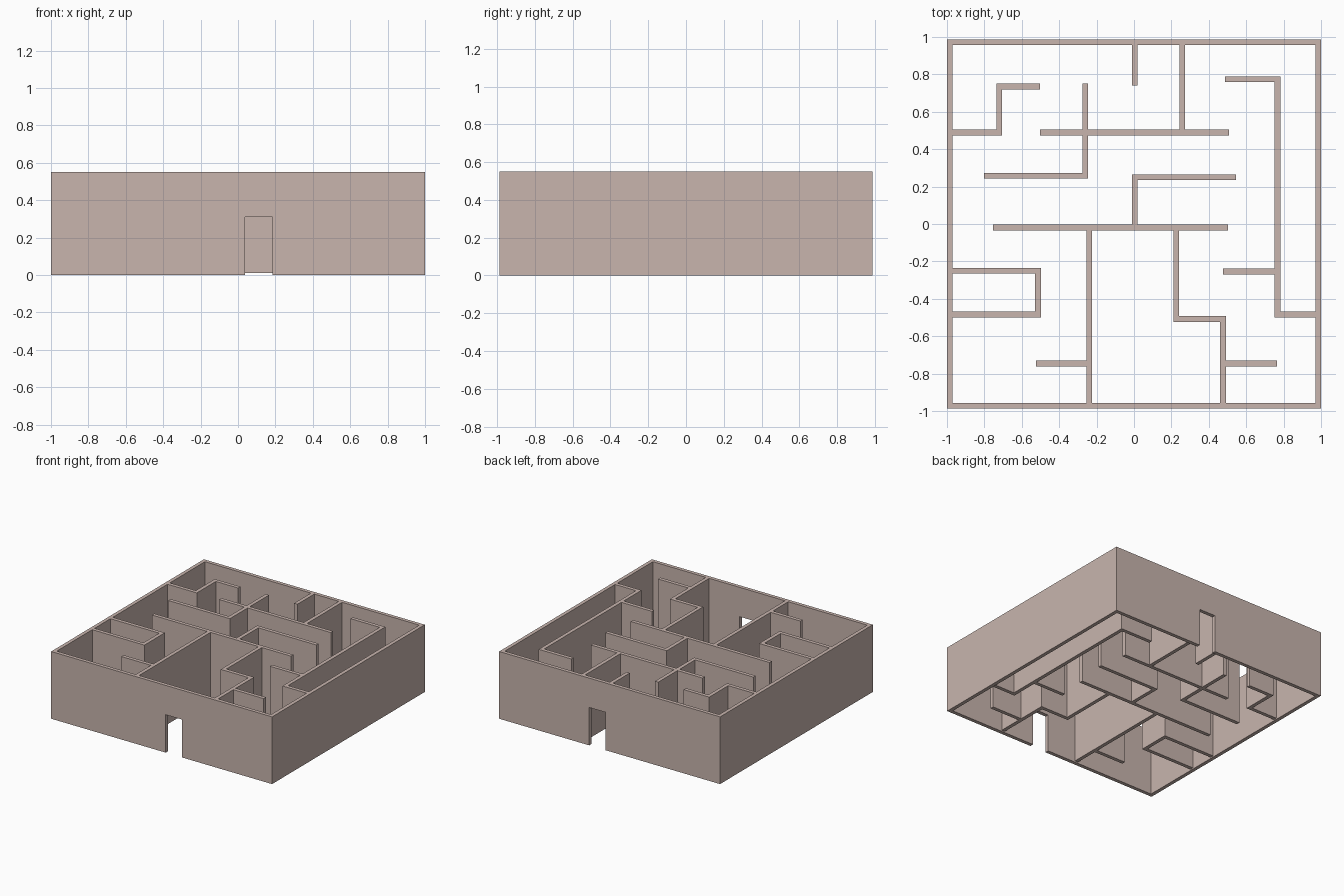
import bpy, bmesh
from mathutils import Vector

if "Cube" in bpy.data.objects:
    bpy.data.objects.remove(bpy.data.objects["Cube"])

H = 0.55      # wall height
T = 0.03      # wall thickness
IX, IY = 0.97, 0.9575   # inner faces of the outer wall

mat = bpy.data.materials.new("clay")
mat.diffuse_color = (0.58, 0.46, 0.42, 1)
mat.use_nodes = True
mat.node_tree.nodes["Principled BSDF"].inputs["Base Color"].default_value = mat.diffuse_color


def wall(name, pts, z0=0.01, closed=False):
    """Upright wall of constant thickness along a right-angled centre line."""
    pts = [Vector(p) for p in pts]
    n = len(pts)
    segs = n if closed else n - 1
    normals = []
    for i in range(segs):
        d = (pts[(i + 1) % n] - pts[i]).normalized()
        normals.append(Vector((-d.y, d.x)))
    bm = bmesh.new()
    rings = []
    for i, p in enumerate(pts):
        if closed:
            off = normals[i - 1] + normals[i]
        elif 0 < i < n - 1:
            a, b = normals[i - 1], normals[i]
            off = a if a.dot(b) > 0.5 else a + b
        else:
            off = normals[min(i, segs - 1)]
        off = off * T / 2
        rings.append([bm.verts.new((*(p + off * s), z))
                      for s, z in ((-1, z0), (1, z0), (1, H), (-1, H))])
    for i in range(segs):
        a, b = rings[i], rings[(i + 1) % n]
        for k in range(4):
            m = (k + 1) % 4
            bm.faces.new((a[k], a[m], b[m], b[k]))
    if not closed:
        bm.faces.new(rings[0])
        bm.faces.new(rings[-1])
    bmesh.ops.recalc_face_normals(bm, faces=bm.faces)
    me = bpy.data.meshes.new(name)
    bm.to_mesh(me)
    bm.free()
    me.materials.append(mat)
    ob = bpy.data.objects.new(name, me)
    bpy.context.collection.objects.link(ob)
    return ob


# outer wall
cx, cy = IX + T / 2, IY + T / 2
outer = wall("outer_wall", [(-cx, -cy), (cx, -cy), (cx, cy), (-cx, cy)], 0, True)

# matching doorways through the front and back walls
for name, s in (("front_doorway_cutter", -1), ("back_doorway_cutter", 1)):
    bpy.ops.mesh.primitive_cube_add(size=1, location=(0.111, s * cy, 0.105))
    cutter = bpy.context.object
    cutter.name = name
    cutter.scale = (0.148, 0.1, 0.41)
    cutter.hide_render = True
    cutter.hide_set(True)
    mod = outer.modifiers.new(name, 'BOOLEAN')
    mod.object = cutter
    mod.operation = 'DIFFERENCE'
    mod.solver = 'EXACT'

# inner maze walls, each a centre line
runs = {
    "back_stub": [(0.005, IY), (0.005, 0.741)],
    "back_divider": [(0.257, IY), (0.257, 0.504)],
    "cross_left_arm": [(-0.503, 0.489), (-0.275, 0.489)],
    "cross_right_arm": [(-0.245, 0.489), (0.508, 0.489)],
    "cross_spine": [(-0.26, 0.751), (-0.26, 0.259), (-0.802, 0.259)],
    "back_left_step": [(-IX, 0.489), (-0.72, 0.489), (-0.72, 0.735), (-0.503, 0.735)],
    "right_corridor": [(0.487, 0.773), (0.767, 0.773), (0.767, -0.484), (IX, -0.484)],
    "right_corridor_spur": [(0.476, -0.254), (0.752, -0.254)],
    "middle_wall": [(-0.754, -0.019), (0.503, -0.019)],
    "middle_hook": [(0.005, -0.004), (0.005, 0.249), (0.545, 0.249)],
    "front_divider": [(-0.24, -0.034), (-0.24, -IY)],
    "front_divider_spur": [(-0.524, -0.746), (-0.255, -0.746)],
    "front_right_step": [(0.225, -0.034), (0.225, -0.508), (0.476, -0.508), (0.476, -IY)],
    "front_right_spur": [(0.491, -0.746), (0.765, -0.746)],
    "left_closed_room": [(-IX, -0.249), (-0.513, -0.249), (-0.513, -0.484), (-IX, -0.484)],
}
for name, pts in runs.items():
    wall(name, pts)
